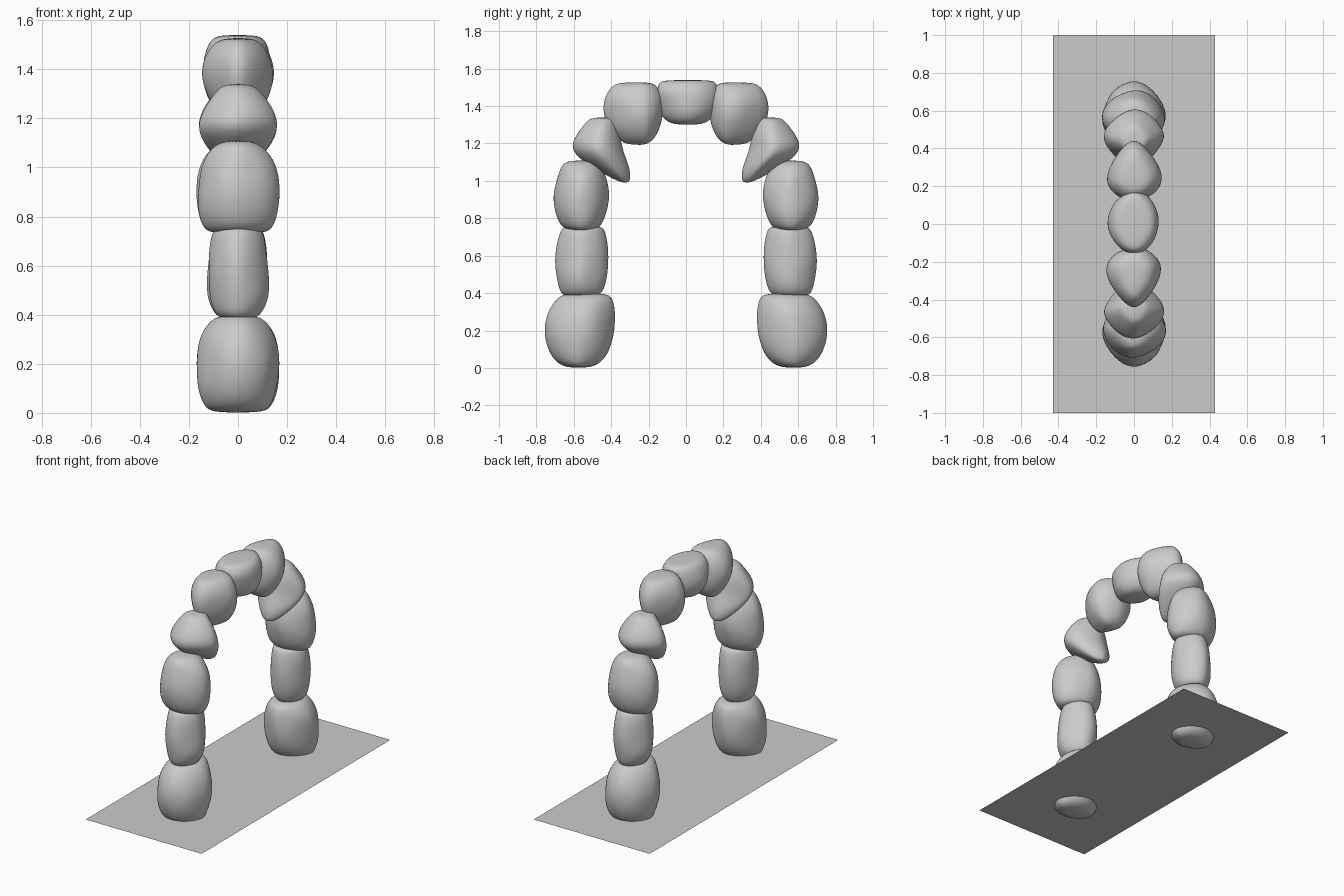
import bpy
import bmesh
from math import cos, sin, pi, copysign
from mathutils import Vector, noise

cube = bpy.data.objects.get("Cube")
if cube:
    bpy.data.objects.remove(cube, do_unlink=True)

stone_grey = bpy.data.materials.new("stone_grey")
stone_grey.use_nodes = True
colour = (0.6, 0.6, 0.6, 1)
stone_grey.diffuse_color = colour
stone_grey.node_tree.nodes["Principled BSDF"].inputs["Base Color"].default_value = colour

SIDES = 16
LEVELS = 7


def add_object(name, mesh):
    obj = bpy.data.objects.new(name, mesh)
    bpy.context.collection.objects.link(obj)
    return obj


def finish_mesh(name, bm):
    mesh = bpy.data.meshes.new(name)
    bm.to_mesh(mesh)
    bm.free()
    mesh.materials.append(stone_grey)
    return mesh


def stone_mesh(name, centre, half, belly, feet, heads, foot_shift=0, head_shift=0,
               bulge=2, ridge=1.15, skew=0):
    """Loft lumpy oval rings. Feet and heads give the end widths in x and y."""
    bm = bmesh.new()
    rings = []
    for i in range(LEVELS):
        t = (1 - cos(pi * i / (LEVELS - 1))) / 2
        below = t < belly
        u = (belly - t) / belly if below else (t - belly) / (1 - belly)
        curve = max(0, 1 - u ** bulge) ** (1 / bulge)
        wide, deep = (rim + (1 - rim) * curve for rim in (feet if below else heads))
        shift = (foot_shift if below else head_shift) * u
        z = centre.z + half.z * (2 * t - 1)
        ring = []
        for k in range(SIDES):
            a = 2 * pi * k / SIDES
            # lumps fade out at the ends, so neighbours stay in contact
            spot = Vector((cos(a) * 1.5, sin(a) * 1.5, z * 9))
            lump = 1.04 + 0.16 * noise.noise(spot) * (1 - u * u)
            # a power above one gives the oval a ridge on each side
            dx, dy = (copysign(abs(v) ** ridge, v) * lump for v in (cos(a), sin(a)))
            x = half.x * wide * dx
            y = shift + half.y * deep * dy + skew * cos(a) ** 2
            ring.append(bm.verts.new((centre.x + x, centre.y + y, z)))
        rings.append(ring)
    for low, high in zip(rings, rings[1:]):
        for k in range(SIDES):
            n = (k + 1) % SIDES
            bm.faces.new((low[k], low[n], high[n], high[k]))
    bm.faces.new(rings[0][::-1])
    bm.faces.new(rings[-1])
    mesh = finish_mesh(name, bm)
    mesh.shade_smooth()
    return mesh


def add_stone(name, mesh, turn=0):
    obj = add_object(name, mesh)
    obj.rotation_euler.z = turn
    sub = obj.modifiers.new("rounding", "SUBSURF")
    sub.levels = sub.render_levels = 2


def add_pair(name, y, z, half, belly, **shape):
    """One stone in the front leg and the same stone turned round in the back leg."""
    mesh = stone_mesh(name, Vector((0, y, z)), Vector(half), belly, **shape)
    add_stone("front_" + name, mesh)
    add_stone("back_" + name, mesh, pi)


# Legs of the arch, from the ground up
add_pair("base_stone", -0.575, 0.2, (0.17, 0.185, 0.2), 0.5,
         feet=(0.6, 0.3), heads=(0.4, 0.6), head_shift=0.04)
add_pair("lower_stone", -0.56, 0.57, (0.125, 0.14, 0.19), 0.4,
         feet=(0.5, 0.6), heads=(0.7, 0.7), head_shift=0.01)
add_pair("upper_stone", -0.56, 0.92, (0.17, 0.148, 0.19), 0.4,
         feet=(0.65, 0.4), heads=(0.3, 0.45))

# Curve of the arch: a tooth-shaped shoulder, then a rounded haunch
add_pair("shoulder_stone", -0.485, 1.165, (0.175, 0.145, 0.175), 0.5,
         feet=(0.15, 0.12), heads=(0.3, 0.4), foot_shift=0.16, head_shift=0.04,
         bulge=1.3, ridge=1.25)
add_pair("haunch_stone", -0.285, 1.36, (0.15, 0.165, 0.168), 0.62,
         feet=(0.2, 0.25), heads=(0.35, 0.5), foot_shift=0.02, head_shift=0.01,
         bulge=1.8, ridge=1.25, skew=0.04)

# Keystone at the crown
keystone = stone_mesh("keystone", Vector((0, 0.01, 1.42)), Vector((0.14, 0.17, 0.12)), 0.6,
                      feet=(0.4, 0.35), heads=(0.5, 0.75))
add_stone("keystone", keystone)

# Flat ground sheet that the base stones sink into
bm = bmesh.new()
bmesh.ops.create_grid(bm, x_segments=1, y_segments=1, size=1)
bmesh.ops.scale(bm, vec=(0.43, 1, 1), verts=bm.verts)
bmesh.ops.translate(bm, vec=(0, 0, 0.047), verts=bm.verts)
add_object("ground_plane", finish_mesh("ground_plane", bm))
